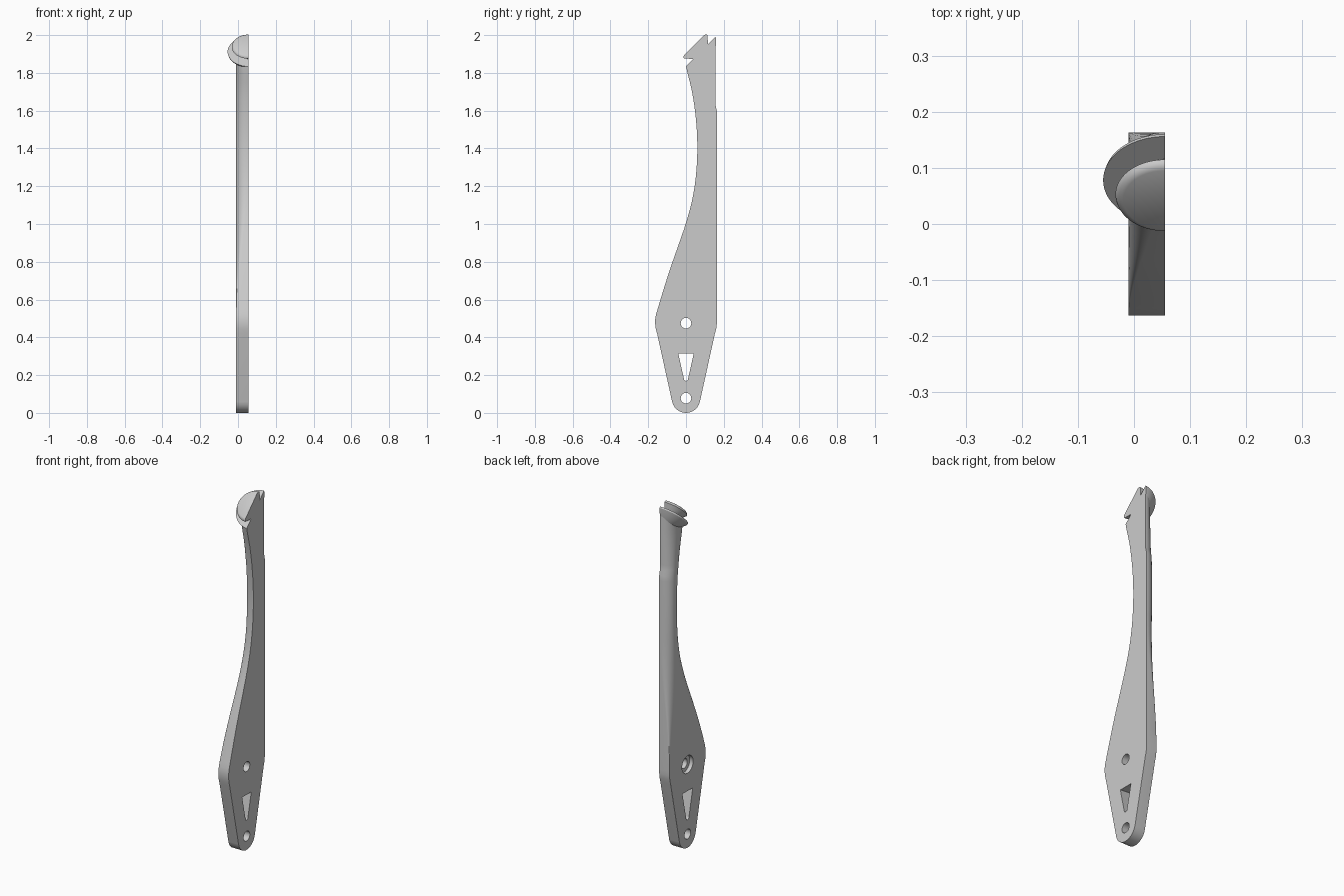
import bpy, bmesh, math
from mathutils import Vector

cube = bpy.data.objects.get("Cube")
if cube:
    bpy.data.objects.remove(cube, do_unlink=True)

CUT, SIDE = 0.055, -0.01          # flat split face and outer face
grey = bpy.data.materials.new("plain grey")
grey.use_nodes = True
grey.diffuse_color = (0.6, 0.6, 0.6, 1)
grey.node_tree.nodes["Principled BSDF"].inputs["Base Color"].default_value = (0.6, 0.6, 0.6, 1)


def finish(name, bm):
    bmesh.ops.recalc_face_normals(bm, faces=bm.faces)
    mesh = bpy.data.meshes.new(name)
    bm.to_mesh(mesh)
    bm.free()
    mesh.materials.append(grey)
    ob = bpy.data.objects.new(name, mesh)
    bpy.context.collection.objects.link(ob)
    return ob


def smooth(ob):
    bpy.ops.object.select_all(action='DESELECT')
    ob.select_set(True)
    bpy.context.view_layer.objects.active = ob
    bpy.ops.object.shade_smooth_by_angle(angle=math.radians(30))


def loft(bm, rings):
    loops = [[bm.verts.new(p) for p in ring] for ring in rings]
    n = len(loops[0])
    for a, b in zip(loops, loops[1:]):
        for i in range(n):
            j = (i + 1) % n
            bm.faces.new((a[i], a[j], b[j], b[i]))
    bm.faces.new(loops[0])
    bm.faces.new(loops[-1])


# Edge curves of the handle as (z, y) pairs
FOOT = [(0.057, 0.073), (0.42, 0.153), (0.445, 0.16), (0.47, 0.163)]
FRONT = FOOT + [(0.495, 0.163), (0.52, 0.159), (0.64, 0.123), (0.76, 0.085),
                (0.88, 0.043), (1.0, 0.002), (1.12, -0.031), (1.25, -0.052),
                (1.4, -0.06), (1.55, -0.053), (1.7, -0.032), (1.84, 0.001), (2.05, 0.001)]
BACK = FOOT + [(1.6, 0.163), (1.63, 0.156), (2.05, 0.156)]


def edge(table, z, curved):
    if z < table[0][0]:
        return math.sqrt(max(0, 0.075 ** 2 - (z - 0.075) ** 2))
    k = max(i for i in range(len(table) - 1) if table[i][0] <= z)
    (z0, y0), (z1, y1) = table[k], table[k + 1]
    t, h = (z - z0) / (z1 - z0), z1 - z0
    if not curved or z < 0.64 or z > 1.84:
        return y0 + (y1 - y0) * t
    def slope(i):
        i = min(i, len(table) - 3)
        return (table[i + 1][1] - table[i - 1][1]) / (table[i + 1][0] - table[i - 1][0])
    return ((2*t**3 - 3*t*t + 1) * y0 + (t**3 - 2*t*t + t) * h * slope(k)
            + (3*t*t - 2*t**3) * y1 + (t**3 - t*t) * h * slope(k + 1))


def section(z):
    front, back = -edge(FRONT, z, True), edge(BACK, z, False)
    f = min(1, max(0, (z - 0.5) / 0.75))
    f = f * f * (3 - 2 * f)
    half = (back - front) / 2
    ry, rx = max(0.001, half * 0.98 * f), max(0.001, 0.06 * f)
    arc = [math.radians(90 * i / 10) for i in range(11)]
    pts = [(CUT, front, z)]
    pts += [(SIDE + rx - rx * math.sin(a), front + ry - ry * math.cos(a), z) for a in arc]
    pts += [(SIDE + rx - rx * math.cos(a), back - ry + ry * math.sin(a), z) for a in arc]
    return pts + [(CUT, back, z)]


# Handle, with its top sliced on the slant
levels = [0.075 - 0.075 * math.sin(math.radians(a)) for a in (85, 75, 65, 55, 45, 35, 25, 16)]
levels += [z for z, y in FOOT] + [0.495, 0.52]
levels += [0.52 + 0.03 * i for i in range(1, 51)]
bm = bmesh.new()
loft(bm, [section(z) for z in levels])
centre = Vector((CUT, 0.078, 1.912))
axis = Vector((0, -1, 1)).normalized()
across = Vector((0, 1, 1)).normalized()
bmesh.ops.bisect_plane(bm, geom=bm.verts[:] + bm.edges[:] + bm.faces[:],
                       plane_co=centre, plane_no=axis, clear_outer=True)
bmesh.ops.holes_fill(bm, edges=[e for e in bm.edges if e.is_boundary], sides=0)
handle = finish("handle", bm)


def circle(y, z, r, x, n=32):
    return [(x, y + r * math.cos(2 * math.pi * i / n), z + r * math.sin(2 * math.pi * i / n))
            for i in range(n)]


def slot(x, grow):
    low = [(0.011 * math.cos(a), 0.181 + 0.011 * math.sin(a))
           for a in [math.radians(180 + 180 * i / 8) for i in range(9)]]
    pts = [(-0.041, 0.315)] + low + [(0.041, 0.315)]
    return [(x, y * grow, 0.25 + (z - 0.25) * grow) for y, z in pts]


def cut(name, rings):
    bm = bmesh.new()
    loft(bm, rings)
    cutter = finish(name, bm)
    cutter.hide_render = True
    bpy.context.view_layer.objects.active = handle
    mod = handle.modifiers.new(name, 'BOOLEAN')
    mod.operation, mod.solver, mod.object = 'DIFFERENCE', 'EXACT', cutter
    bpy.ops.object.modifier_apply(modifier=mod.name)
    bpy.data.objects.remove(cutter, do_unlink=True)


# Bolt holes, countersunk recess and tapered slot
for label, z in (("lower", 0.078), ("upper", 0.475)):
    cut(label + "_hole", [circle(0, z, 0.028, x) for x in (-0.1, 0.1)])
cut("hole_recess", [circle(0, 0.475, 0.05, x) for x in (-0.1, 0.012)])
cut("slot", [slot(-0.03, 1.18), slot(0.07, 0.97)])
smooth(handle)


# Half-turned pommel parts from (radius, height) profiles
def half_turn(name, profile, steps=40):
    bm = bmesh.new()
    rows = []
    for i in range(steps + 1):
        a = math.pi * i / steps
        out = across * math.cos(a) + Vector((-1, 0, 0)) * math.sin(a)
        rows.append([bm.verts.new(centre + out * r + axis * h) for r, h in profile])
    for a, b in zip(rows, rows[1:]):
        for j in range(len(profile) - 1):
            bm.faces.new((a[j], a[j + 1], b[j + 1], b[j]))
    bmesh.ops.remove_doubles(bm, verts=bm.verts, dist=1e-5)
    bmesh.ops.holes_fill(bm, edges=[e for e in bm.edges if e.is_boundary], sides=0)
    smooth(finish(name, bm))


half_turn("flange", [(0, -0.05), (0.055, -0.05), (0.08, -0.033), (0.108, -0.008), (0.11, 0), (0, 0)])
half_turn("pommel_cap", [(0, -0.005), (0.053, -0.005), (0.053, 0), (0.088, 0.036),
                         (0.086, 0.042), (0.081, 0.047), (0.074, 0.05), (0, 0.05)])
